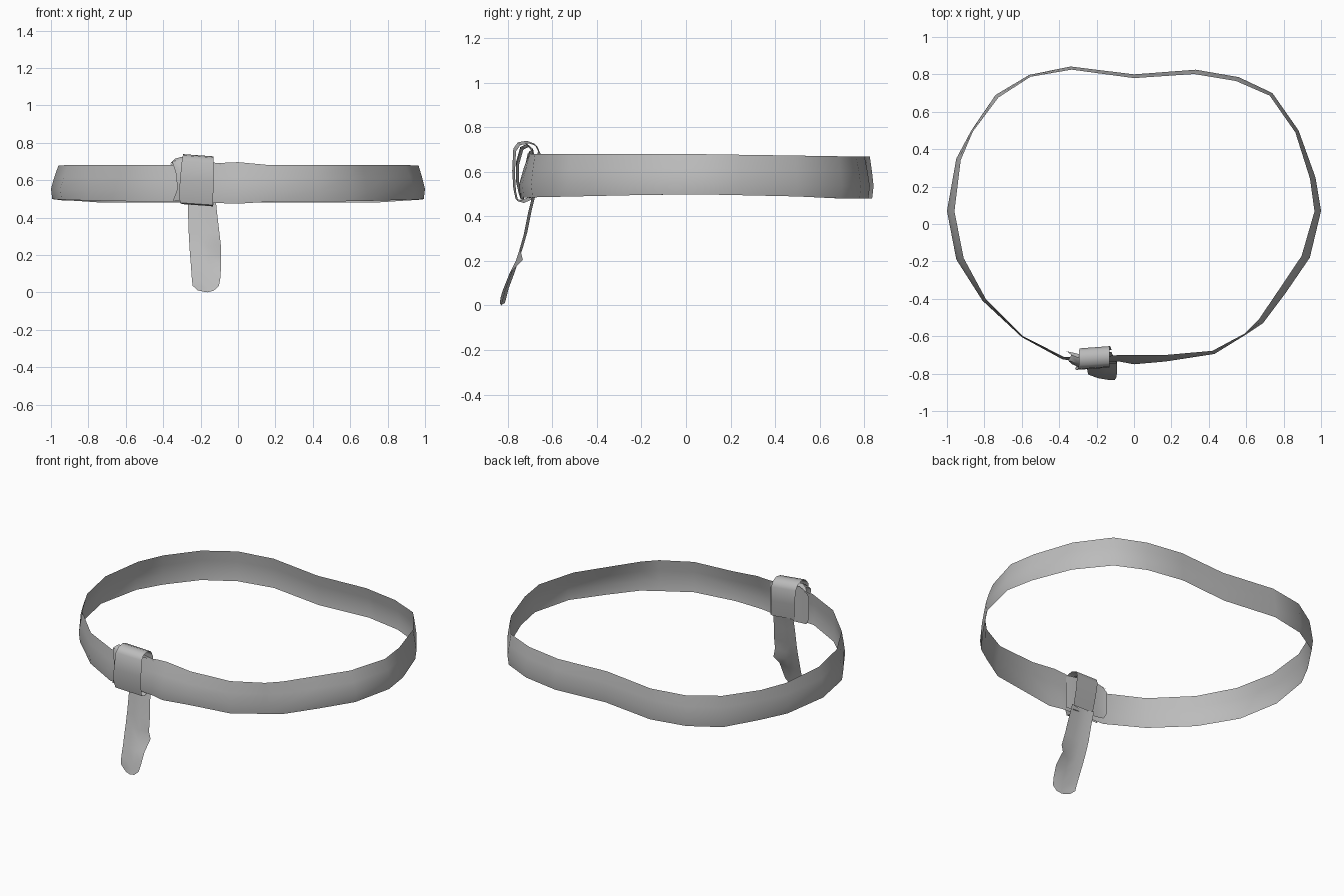
import bpy, math
from mathutils import Vector

grey = bpy.data.materials.new("grey cloth")
grey.diffuse_color = (0.5, 0.5, 0.5, 1)


def sheet(name, rows, closed=False, angle=50):
    """Skin a strip of cloth through rows of points."""
    n, w = len(rows), len(rows[0])
    verts = [p for row in rows for p in row]
    faces = []
    for i in range(n if closed else n - 1):
        j = (i + 1) % n
        for k in range(w - 1):
            faces.append((i * w + k, j * w + k, j * w + k + 1, i * w + k + 1))
    mesh = bpy.data.meshes.new(name)
    mesh.from_pydata(verts, [], faces)
    mesh.materials.append(grey)
    obj = bpy.data.objects.new(name, mesh)
    bpy.context.collection.objects.link(obj)
    bpy.ops.object.select_all(action='DESELECT')
    obj.select_set(True)
    bpy.context.view_layer.objects.active = obj
    bpy.ops.object.shade_smooth_by_angle(angle=math.radians(angle))
    return obj


# Waist band: outer x, outer y, inward lean of the top edge
loop = [
    (0.0, -0.75, .05), (0.17, -0.735, .035), (0.43, -0.695, .02),
    (0.60, -0.59, .008), (0.69, -0.53, .03), (0.81, -0.37, .04),
    (0.94, -0.18, .045), (1.0, 0.07, .035), (0.97, 0.25, .03),
    (0.88, 0.50, .02), (0.74, 0.70, .02), (0.56, 0.785, .025),
    (0.33, 0.825, .025), (0.0, 0.80, .02), (-0.34, 0.842, .018),
    (-0.56, 0.797, .012), (-0.74, 0.69, .02), (-0.87, 0.50, .01),
    (-0.95, 0.35, .025), (-1.0, 0.07, .04), (-0.95, -0.19, .04),
    (-0.81, -0.41, .02), (-0.60, -0.605, .008), (-0.38, -0.725, .015),
    (-0.20, -0.735, .025), (-0.08, -0.735, .035),
]
rows = []
for x, y, lean in loop:
    inward = -Vector((x, y)).normalized()
    front = max(0, 1 - abs(x + 0.02) / 0.2) if y < 0 else 0
    top = 0.68 - 0.015 * max(0, y) + 0.018 * front
    bottom = 0.485 + 0.015 * max(0, 1 - abs(y) / 0.7) - 0.012 * front
    if y > 0.6:
        bottom -= 0.005
    row = []
    for t, shift in ((0, 0.007), (0.3, 0.0), (0.65, 0.45 * lean), (1, lean)):
        row.append((x + inward.x * shift, y + inward.y * shift,
                    bottom + (top - bottom) * t))
    rows.append(row)
sheet("waist_band", rows, closed=True)

# Overlapping band end inside the knot, with a rounded corner
sheet("inner_band_end", [
    [(x, y, b + (t - b) * k / 3) for k in range(4)]
    for x, y, b, t in ((-0.37, -0.68, 0.53, 0.67), (-0.35, -0.685, 0.495, 0.695),
                       (-0.30, -0.69, 0.49, 0.715), (-0.20, -0.69, 0.485, 0.70),
                       (-0.09, -0.705, 0.48, 0.69))])

# Folded layer under the knot, hooked over the top of the band
layer = [(-0.69, 0.69, -0.36), (-0.71, 0.715, -0.335), (-0.74, 0.70, -0.352),
         (-0.76, 0.63, -0.33), (-0.76, 0.55, -0.325), (-0.745, 0.485, -0.35)]
sheet("knot_under_layer", [[(x0, y + 0.01, z), (-0.30, y - 0.004, z + 0.01),
                            (-0.16, y, z)] for y, z, x0 in layer])

# Knot wrap: over the top, down the front and tucked under the band
wrap = [(-0.685, 0.50, -0.27, -0.12), (-0.67, 0.60, -0.28, -0.125),
        (-0.665, 0.69, -0.29, -0.13), (-0.68, 0.722, -0.295, -0.132),
        (-0.715, 0.735, -0.295, -0.13), (-0.755, 0.728, -0.295, -0.13),
        (-0.775, 0.70, -0.30, -0.13), (-0.78, 0.60, -0.31, -0.13),
        (-0.775, 0.52, -0.315, -0.133), (-0.765, 0.475, -0.31, -0.135),
        (-0.74, 0.468, -0.30, -0.135), (-0.70, 0.485, -0.28, -0.13)]
sheet("knot_wrap", [
    [(x0 + (x1 - x0) * k / 3, y + 0.012 * k / 3, z - 0.012 * k / 3 + 0.004)
     for k in range(4)] for y, z, x0, x1 in wrap], angle=60)

# Hanging tail: y, z, left x, right x, dent of the right edge
tail = [(-0.685, 0.50, -0.27, -0.12, 0), (-0.705, 0.42, -0.267, -0.112, 0),
        (-0.725, 0.32, -0.264, -0.10, 0), (-0.745, 0.25, -0.26, -0.092, 0.0),
        (-0.762, 0.20, -0.257, -0.09, 0.03), (-0.782, 0.14, -0.252, -0.09, -0.01),
        (-0.808, 0.07, -0.247, -0.095, -0.012), (-0.818, 0.03, -0.243, -0.102, -0.015),
        (-0.825, 0.005, -0.215, -0.13, -0.01)]
sheet("hanging_tail", [
    [(x0, y + 0.012, z + 0.006), (x0 + (x1 - x0) * 0.3, y, z),
     (x0 + (x1 - x0) * 0.6, y - 0.004, z - 0.005), (x1, y + dent, z + 0.004)]
    for y, z, x0, x1, dent in tail], angle=60)
